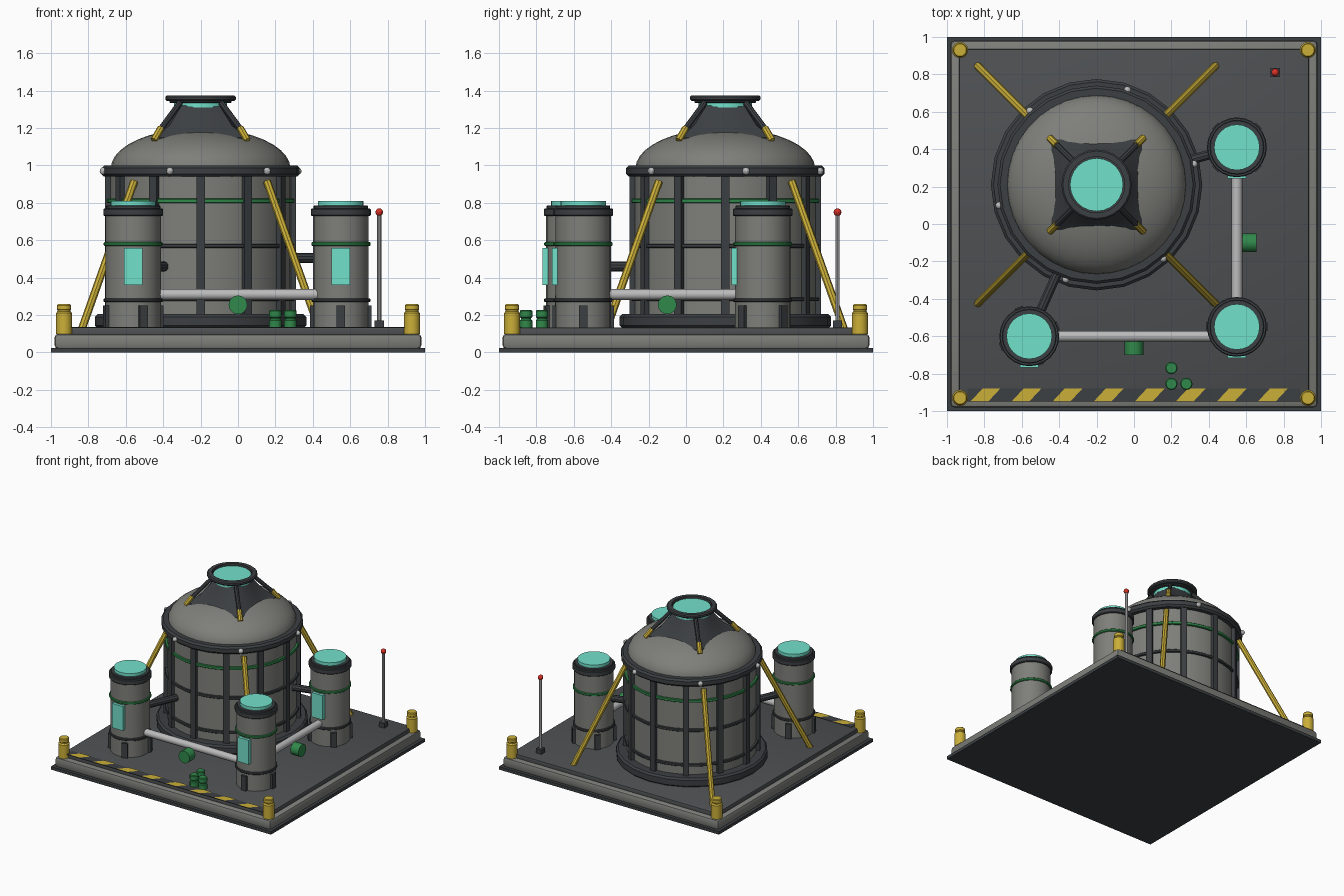
import bpy, bmesh
from math import pi, sin, cos, radians
from mathutils import Vector, Matrix

if "Cube" in bpy.data.objects:
    bpy.data.objects.remove(bpy.data.objects["Cube"])


def material(name, rgb):
    m = bpy.data.materials.new(name)
    m.diffuse_color = (*rgb, 1)
    m.use_nodes = True
    m.node_tree.nodes["Principled BSDF"].inputs["Base Color"].default_value = m.diffuse_color
    return m


GREY = material("grey", (0.21, 0.21, 0.195))
DARK = material("dark", (0.045, 0.05, 0.055))
DECK = material("deck", (0.075, 0.08, 0.085))
STEEL = material("steel", (0.5, 0.5, 0.5))
GOLD = material("gold", (0.6, 0.43, 0.04))
GREEN = material("green", (0.03, 0.25, 0.07))
CYAN = material("cyan", (0.17, 0.75, 0.6))
RED = material("red", (0.7, 0.03, 0.02))


def finish(name, bm, mat, loc=(0, 0, 0)):
    bmesh.ops.recalc_face_normals(bm, faces=bm.faces)
    me = bpy.data.meshes.new(name)
    bm.to_mesh(me)
    bm.free()
    ob = bpy.data.objects.new(name, me)
    bpy.context.collection.objects.link(ob)
    ob.location = loc
    me.materials.append(mat)
    return ob


def box(name, mat, loc, size, rot=0, bevel=0):
    bm = bmesh.new()
    bmesh.ops.create_cube(bm, size=1, matrix=Matrix.Diagonal((*size, 1)))
    if bevel:
        bmesh.ops.bevel(bm, geom=bm.edges[:], offset=bevel, segments=2, profile=0.5, affect='EDGES')
    ob = finish(name, bm, mat, loc)
    ob.rotation_euler.z = rot
    return ob


def lathe(name, mat, loc, profile, sides=24, closed=False):
    bm = bmesh.new()
    vs = [bm.verts.new((r, 0, z)) for r, z in profile]
    es = [bm.edges.new(p) for p in zip(vs, vs[1:])]
    if closed:
        es.append(bm.edges.new((vs[-1], vs[0])))
    bmesh.ops.spin(bm, geom=vs + es, axis=(0, 0, 1), cent=(0, 0, 0), angle=2 * pi, steps=sides)
    bmesh.ops.remove_doubles(bm, verts=bm.verts, dist=1e-4)
    return finish(name, bm, mat, loc)


def ring(name, mat, loc, r0, r1, z0, z1, sides=24, b=0.008):
    return lathe(name, mat, loc, [(r0, z0), (r1 - b, z0), (r1, z0 + b), (r1, z1 - b),
                                  (r1 - b, z1), (r0, z1)], sides, True)


def tube(name, mat, a, b, r, sides=8):
    a, b = Vector(a), Vector(b)
    bm = bmesh.new()
    bmesh.ops.create_cone(bm, cap_ends=True, segments=sides, radius1=r, radius2=r, depth=(b - a).length)
    bm.transform((b - a).to_track_quat('Z', 'Y').to_matrix().to_4x4())
    return finish(name, bm, mat, (a + b) / 2)


def ball(name, mat, loc, r):
    bm = bmesh.new()
    bmesh.ops.create_uvsphere(bm, u_segments=10, v_segments=8, radius=r)
    return finish(name, bm, mat, loc)


# Base platform
box("base_flange", DARK, (0, 0, 0.0125), (2, 2, 0.025))
box("base_slab", GREY, (0, 0, 0.06), (1.96, 1.96, 0.08), bevel=0.018)
box("base_deck", DECK, (0, 0, 0.11), (1.87, 1.87, 0.046), bevel=0.008)

# Hazard strip with slanted stripes
box("hazard_strip", DARK, (0, -0.915, 0.1335), (1.78, 0.07, 0.005))
for i in range(8):
    x = -0.875 + i * 0.2195
    bm = bmesh.new()
    f = bm.faces.new([bm.verts.new(p) for p in
                      ((x, -0.95, 0.138), (x + 0.095, -0.95, 0.138), (x + 0.16, -0.88, 0.138), (x + 0.065, -0.88, 0.138))])
    finish("hazard_stripe", bm, GOLD)

# Corner bollards
for sx in (-1, 1):
    for sy in (-1, 1):
        lathe("corner_bollard", GOLD, (0.93 * sx, 0.93 * sy, 0),
              [(0, 0.1), (0.043, 0.1), (0.043, 0.21), (0.035, 0.22), (0.035, 0.227),
               (0.038, 0.23), (0.038, 0.252), (0.033, 0.258), (0, 0.258)], 16)

# Main tank body, dome and rings
C = Vector((-0.2, 0.21, 0))
lathe("main_tank_body", GREY, C, [(0, 0.13), (0.485, 0.13), (0.485, 0.96), (0, 0.96)], 36)
dome = [(0.48 * cos(t * pi / 20), 0.985 + 0.215 * sin(t * pi / 20)) for t in range(10)] + [(0, 1.2)]
lathe("main_tank_dome", GREY, C, [(0.48, 0.95)] + dome, 36)
ring("main_base_ring", DARK, C, 0.47, 0.565, 0.13, 0.205, b=0.014)
ring("main_top_ring", DARK, C, 0.47, 0.53, 0.94, 1.0, b=0.014)
ring("main_lower_band", DARK, C, 0.47, 0.502, 0.275, 0.295, 36, 0.003)
ring("main_middle_band", DARK, C, 0.47, 0.502, 0.56, 0.58, 36, 0.003)
ring("main_green_band", GREEN, C, 0.47, 0.502, 0.8, 0.822, 36, 0.003)
for i in range(12):
    a = i * pi / 6
    box("main_rib", DARK, C + Vector((0.493 * cos(a), 0.493 * sin(a), 0.56)), (0.036, 0.046, 0.8), a)
for i in range(6):
    a = radians(12 + 60 * i)
    ball("ring_bolt", STEEL, C + Vector((0.532 * cos(a), 0.532 * sin(a), 0.97)), 0.02)

# Square-to-round collar on the dome
bm = bmesh.new()
loops = []
for half, z, blend in ((0.242, 1.12, 0), (0.242, 1.15, 0), (0.185, 1.215, 0.35), (0.13, 1.335, 1)):
    loop = []
    for i in range(24):
        a = i * pi / 12
        square = half / max(abs(cos(a)), abs(sin(a)))
        r = square * (1 - blend) + half * blend
        loop.append(bm.verts.new((r * cos(a), r * sin(a), z)))
    loops.append(loop)
for lo, hi in zip(loops, loops[1:]):
    for i in range(24):
        j = (i + 1) % 24
        bm.faces.new((lo[i], lo[j], hi[j], hi[i]))
bm.faces.new(loops[-1])
finish("dome_collar", bm, DARK, C)
ring("vent_ring", DARK, C, 0.15, 0.188, 1.345, 1.375)
ring("vent_seat", DARK, C, 0.1, 0.165, 1.335, 1.35, b=0.003)
lathe("vent_glow", CYAN, C, [(0, 1.31), (0.142, 1.31), (0.142, 1.36), (0, 1.36)])

# Collar struts, gold clips and long gold braces on the diagonals
for sx in (-1, 1):
    for sy in (-1, 1):
        def diag(d, z):
            return C + Vector((d * sx, d * sy, z))
        tube("collar_strut", DARK, diag(0.235, 1.165), diag(0.11, 1.335), 0.016)
        tube("collar_clip", GOLD, diag(0.25, 1.135), diag(0.212, 1.2), 0.019)
        tube("gold_brace", GOLD, diag(0.635, 0.125), diag(0.355, 0.915), 0.021)

# Three small tanks with windows and feet
TANKS = ((-0.56, -0.6, 20), (0.55, -0.55, 0), (0.55, 0.41, 45))
for x, y, turn in TANKS:
    p = Vector((x, y, 0))
    lathe("small_tank_body", GREY, p, [(0, 0.13), (0.148, 0.13), (0.148, 0.75), (0, 0.75)])
    ring("small_tank_collar", DARK, p, 0.1, 0.16, 0.73, 0.77, b=0.005)
    ring("small_tank_neck", DARK, p, 0.1, 0.145, 0.765, 0.785, b=0.003)
    lathe("small_tank_glow", CYAN, p, [(0, 0.76), (0.122, 0.76), (0.122, 0.81), (0, 0.81)])
    ring("small_tank_green_band", GREEN, p, 0.14, 0.158, 0.57, 0.59, b=0.004)
    ring("small_tank_dark_band", DARK, p, 0.14, 0.158, 0.27, 0.29, b=0.004)
    box("small_tank_window", CYAN, p + Vector((0, -0.15, 0.46)), (0.1, 0.035, 0.2))
    for i in range(4):
        a = radians(turn + 90 * i)
        box("small_tank_foot", DARK, p + Vector((0.145 * cos(a), 0.145 * sin(a), 0.19)), (0.04, 0.045, 0.125), a)

# Pipes linking small tanks, with green valves
tube("front_pipe", STEEL, (-0.44, -0.6, 0.31), (0.43, -0.6, 0.31), 0.029, 12)
tube("side_pipe", STEEL, (0.55, -0.42, 0.31), (0.55, 0.28, 0.31), 0.029, 12)
tube("front_valve", GREEN, (0, -0.625, 0.255), (0, -0.7, 0.255), 0.05, 16)
tube("side_valve", GREEN, (0.58, -0.1, 0.255), (0.655, -0.1, 0.255), 0.05, 16)

# Dark feed pipes from small tanks to the main tank
for (x, y, turn), z in ((TANKS[0], 0.46), (TANKS[2], 0.505)):
    tube("feed_pipe", DARK, (x, y, z), C + (Vector((x, y, 0)) - C) * 0.5 + Vector((0, 0, z)), 0.027, 10)

# Beacon mast
box("mast_foot", DARK, (0.755, 0.81, 0.15), (0.05, 0.05, 0.04))
tube("mast_rod", STEEL, (0.755, 0.81, 0.16), (0.755, 0.81, 0.74), 0.011)
ball("mast_light", RED, (0.755, 0.81, 0.75), 0.021)

# Green barrels
for x, y in ((0.2, -0.77), (0.2, -0.855), (0.28, -0.855)):
    lathe("barrel", GREEN, (x, y, 0), [(0, 0.13), (0.033, 0.13), (0.033, 0.172), (0.027, 0.178), (0.027, 0.184),
                                       (0.033, 0.19), (0.033, 0.222), (0.028, 0.228), (0, 0.228)], 12)

# Smooth curved faces, keep hard edges
bpy.ops.object.select_all(action='SELECT')
bpy.context.view_layer.objects.active = bpy.data.objects["base_slab"]
bpy.ops.object.shade_smooth_by_angle(angle=radians(31))
